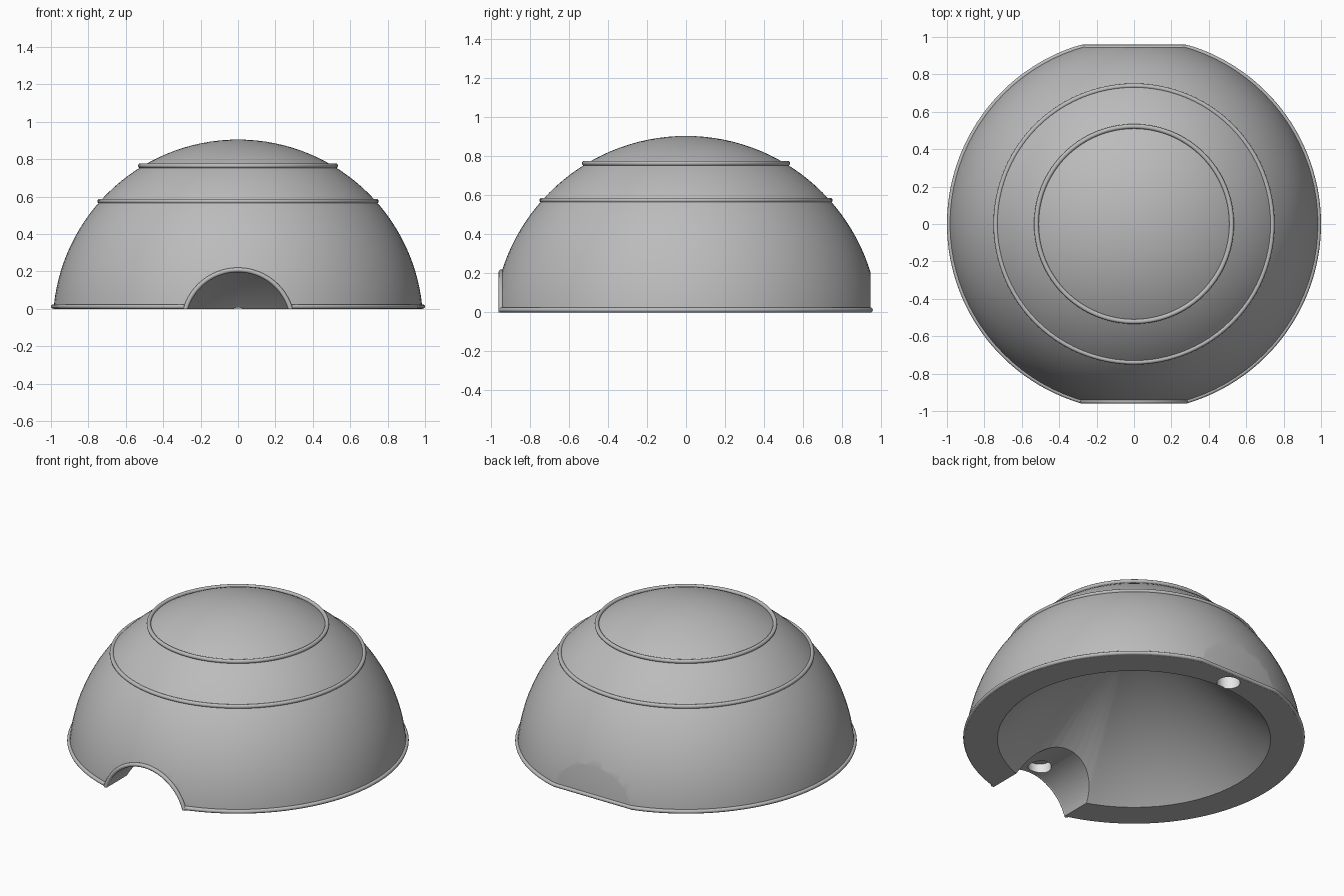
import bpy, bmesh, math
from mathutils import Vector

cube = bpy.data.objects.get("Cube")
if cube:
    bpy.data.objects.remove(cube, do_unlink=True)

R, CZ = 0.99, -0.085          # dome sphere radius and centre height
FRONT, BACK = -0.948, 0.946   # flat cuts
TUBE = 0.0125                 # trim thickness


def material(name, value):
    m = bpy.data.materials.new(name)
    m.use_nodes = True
    col = (value, value, value, 1)
    m.diffuse_color = col
    m.node_tree.nodes["Principled BSDF"].inputs["Base Color"].default_value = col
    return m


grey = material("stone_grey", 0.5)
pale = material("pale_socket", 0.8)


def activate(ob):
    bpy.ops.object.select_all(action="DESELECT")
    ob.select_set(True)
    bpy.context.view_layer.objects.active = ob


def smooth(ob, angle=30):
    activate(ob)
    bpy.ops.object.shade_smooth_by_angle(angle=math.radians(angle))


def slice_off(ob, point, normal):
    """Remove everything on the normal's side of a plane and cap the cut."""
    bm = bmesh.new()
    bm.from_mesh(ob.data)
    cut = bmesh.ops.bisect_plane(bm, geom=bm.verts[:] + bm.edges[:] + bm.faces[:],
                                 plane_co=point, plane_no=normal, clear_outer=True)
    rim = [e for e in cut["geom_cut"] if isinstance(e, bmesh.types.BMEdge)]
    bmesh.ops.edgeloop_fill(bm, edges=rim)
    bmesh.ops.recalc_face_normals(bm, faces=bm.faces[:])
    bm.to_mesh(ob.data)
    bm.free()


def carve(ob, cutter):
    mod = ob.modifiers.new("carve", "BOOLEAN")
    mod.operation, mod.solver, mod.object = "DIFFERENCE", "EXACT", cutter
    activate(ob)
    bpy.ops.object.modifier_apply(modifier=mod.name)
    bpy.data.objects.remove(cutter, do_unlink=True)


def cylinder(radius, depth, loc, rot=(0, 0, 0)):
    bpy.ops.mesh.primitive_cylinder_add(vertices=64, radius=radius, depth=depth,
                                        location=loc, rotation=rot)
    return bpy.context.object


def ring(name, radius, loc, rot=(0, 0, 0)):
    bpy.ops.mesh.primitive_torus_add(major_segments=96, minor_segments=12,
                                     major_radius=radius, minor_radius=TUBE,
                                     location=loc, rotation=rot)
    ob = bpy.context.object
    ob.name = name
    ob.data.materials.append(grey)
    return ob


# Dome shell, flat underneath, at the front and at the back
bpy.ops.mesh.primitive_uv_sphere_add(segments=96, ring_count=64, radius=R, location=(0, 0, CZ))
dome = bpy.context.object
dome.name = "dome"
bpy.ops.object.transform_apply(location=True)
dome.data.materials.append(grey)
dome.data.materials.append(pale)
slice_off(dome, (0, 0, 0), (0, 0, -1))
slice_off(dome, (0, FRONT, 0), (0, -1, 0))
slice_off(dome, (0, BACK, 0), (0, 1, 0))

# Conical hollow
bpy.ops.mesh.primitive_cone_add(vertices=64, radius1=0.9, depth=0.9, location=(0, 0, 0.35))
carve(dome, bpy.context.object)

# Entrance tunnel, concentric with the front flat
carve(dome, cylinder(0.282, 0.8, (0, -0.8, CZ), (math.pi / 2, 0, 0)))

# Blind sockets in the tunnel roof and the back of the base
SOCKET = 0.068
for y, top in ((-0.86, 0.25), (0.86, 0.15)):
    carve(dome, cylinder(SOCKET, top + 0.1, (0, y, (top - 0.1) / 2)))
for f in dome.data.polygons:
    c = f.center
    in_socket = math.hypot(c.x, abs(c.y) - 0.86) < SOCKET + 0.003
    f.material_index = int(in_socket and abs(f.normal.z) < 0.1 and c.z < 0.26)
smooth(dome)

# Raised bands around the dome
smooth(ring("lower_band", 0.739, (0, 0, 0.575)), 60)
smooth(ring("upper_band", 0.522, (0, 0, 0.765)), 60)

# Trim around the entrance arch
arch = ring("entrance_trim", 0.293, (0, FRONT, CZ), (math.pi / 2, 0, 0))
bpy.ops.object.transform_apply(location=True, rotation=True)
slice_off(arch, (0, 0, 0), (0, 0, -1))
smooth(arch, 60)

# Base trim, open at the entrance and straight along the back
rim_r = 0.9875
start = math.asin(0.285 / rim_r)
steps = 120
path = []
for i in range(steps + 1):
    a = start + (2 * math.pi - 2 * start) * i / steps
    path.append(Vector((rim_r * math.sin(a), min(-rim_r * math.cos(a), BACK), TUBE)))
curve = bpy.data.curves.new("base_trim", "CURVE")
curve.dimensions = "3D"
curve.bevel_depth, curve.bevel_resolution, curve.use_fill_caps = TUBE, 3, True
spline = curve.splines.new("POLY")
spline.points.add(steps)
for p, co in zip(spline.points, path):
    p.co = (*co, 1)
trim = bpy.data.objects.new("base_trim", curve)
bpy.context.collection.objects.link(trim)
curve.materials.append(grey)
activate(trim)
bpy.ops.object.convert(target="MESH")
smooth(bpy.context.object, 60)
